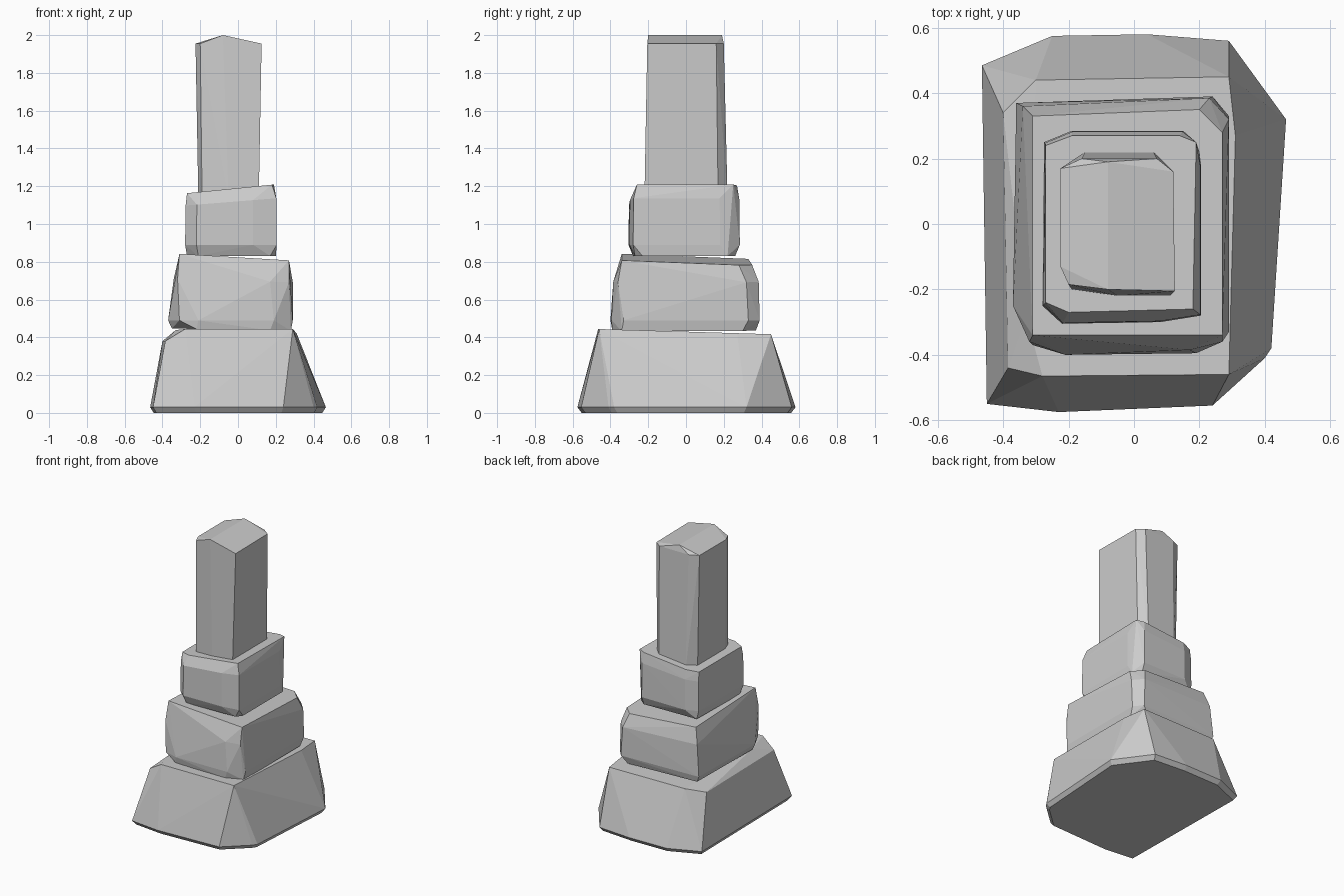
import bpy
import bmesh

# Remove the default cube
default_cube = bpy.data.objects.get("Cube")
if default_cube:
    bpy.data.objects.remove(default_cube, do_unlink=True)

# One grey stone material
STONE_COLOUR = (0.6, 0.6, 0.6, 1.0)
stone = bpy.data.materials.new("grey stone")
stone.use_nodes = True
stone.diffuse_color = STONE_COLOUR
shader = next(node for node in stone.node_tree.nodes if node.type == "BSDF_PRINCIPLED")
shader.inputs["Base Color"].default_value = STONE_COLOUR
shader.inputs["Roughness"].default_value = 0.9


def ring(height, outline, slope_x=0.0, slope_y=0.0):
    """Lift a flat outline to a height, tilted along x and y."""
    return [(x, y, height + slope_x * x + slope_y * y) for x, y in outline]


def shrink(outline, factor):
    """Scale an outline about the middle axis."""
    return [(x * factor, y * factor) for x, y in outline]


def chiselled_block(name, *rings):
    """Wrap the rings in a convex, flat-faced block of stone."""
    bm = bmesh.new()
    for points in rings:
        for point in points:
            bm.verts.new(point)
    result = bmesh.ops.convex_hull(bm, input=list(bm.verts))
    unused = result["geom_interior"] + result["geom_unused"]
    loose = {item for item in unused if isinstance(item, bmesh.types.BMVert)}
    bmesh.ops.delete(bm, geom=list(loose), context="VERTS")
    bmesh.ops.recalc_face_normals(bm, faces=list(bm.faces))
    mesh = bpy.data.meshes.new(name)
    bm.to_mesh(mesh)
    bm.free()
    mesh.materials.append(stone)
    block = bpy.data.objects.new(name, mesh)
    bpy.context.scene.collection.objects.link(block)
    return block


# Wide foot with sloping sides and a slightly undercut rim
foot_rim = [(-0.45, -0.55), (-0.23, -0.575), (0.24, -0.555), (0.40, -0.41),
            (0.42, -0.38), (0.465, 0.32), (0.29, 0.56), (0.04, 0.58),
            (-0.25, 0.575), (-0.465, 0.485)]
foot_top = [(-0.28, -0.465), (0.29, -0.46), (0.31, 0.27), (0.29, 0.45),
            (-0.30, 0.44), (-0.33, -0.28)]
foot_shoulder = [(-0.385, -0.44), (-0.40, 0.34)]
chiselled_block(
    "foot_stone",
    ring(0.0, shrink(foot_rim, 0.96)),
    ring(0.03, foot_rim),
    ring(0.38, foot_shoulder),
    ring(0.43, foot_top, slope_y=-0.03),
)

# Lower stone, leaning down to the right and back
lower_base = [(-0.35, -0.25), (-0.22, -0.39), (0.17, -0.39), (0.28, -0.34),
              (0.28, 0.30), (0.20, 0.37), (-0.34, 0.36)]
lower_belt = [(-0.37, -0.25), (-0.31, -0.37), (-0.21, -0.40), (0.19, -0.395),
              (0.29, -0.33), (0.29, 0.33), (0.24, 0.39), (-0.36, 0.37)]
lower_shoulder = [(-0.32, -0.36), (0.17, -0.385), (0.27, -0.36),
                  (0.29, 0.32), (0.23, 0.385), (-0.34, 0.36)]
lower_top = [(-0.31, -0.34), (-0.15, -0.31), (0.27, -0.34), (0.27, 0.28),
             (0.20, 0.35), (-0.31, 0.33)]
chiselled_block(
    "lower_stone",
    ring(0.44, lower_base, slope_x=-0.02),
    ring(0.49, lower_belt),
    ring(0.70, lower_shoulder, slope_x=-0.03),
    ring(0.81, lower_top, slope_x=-0.06, slope_y=-0.04),
)

# Upper stone, rising to the right
upper_base = [(-0.27, -0.22), (-0.21, -0.28), (0.17, -0.27), (0.20, -0.23),
              (0.20, 0.22), (0.15, 0.26), (-0.26, 0.25)]
upper_belt = [(-0.28, -0.25), (-0.22, -0.305), (0.08, -0.30), (0.205, -0.28),
              (0.205, 0.18), (0.15, 0.285), (-0.19, 0.285), (-0.275, 0.25)]
upper_top = [(-0.27, -0.24), (-0.20, -0.27), (0.18, -0.26), (0.19, 0.25),
             (0.14, 0.27), (-0.19, 0.27), (-0.27, 0.24)]
chiselled_block(
    "upper_stone",
    ring(0.83, upper_base),
    ring(0.89, upper_belt),
    ring(1.12, shrink(upper_belt, 0.99), slope_x=0.08),
    ring(1.19, upper_top, slope_x=0.10),
)

# Tall pillar with a low ridged top
pillar_base = [(-0.21, -0.14), (-0.19, -0.20), (-0.05, -0.22), (0.11, -0.22),
               (0.11, 0.17), (0.06, 0.22), (-0.15, 0.22), (-0.21, 0.17)]
pillar_top = [(-0.225, -0.13), (-0.20, -0.185), (0.125, -0.205),
              (0.12, 0.16), (0.07, 0.20), (-0.16, 0.20), (-0.225, 0.17)]
pillar_ridge = [(-0.08, -0.20), (-0.08, 0.19)]
chiselled_block(
    "pillar",
    ring(1.14, pillar_base),
    ring(1.955, pillar_top),
    ring(2.0, pillar_ridge),
)
